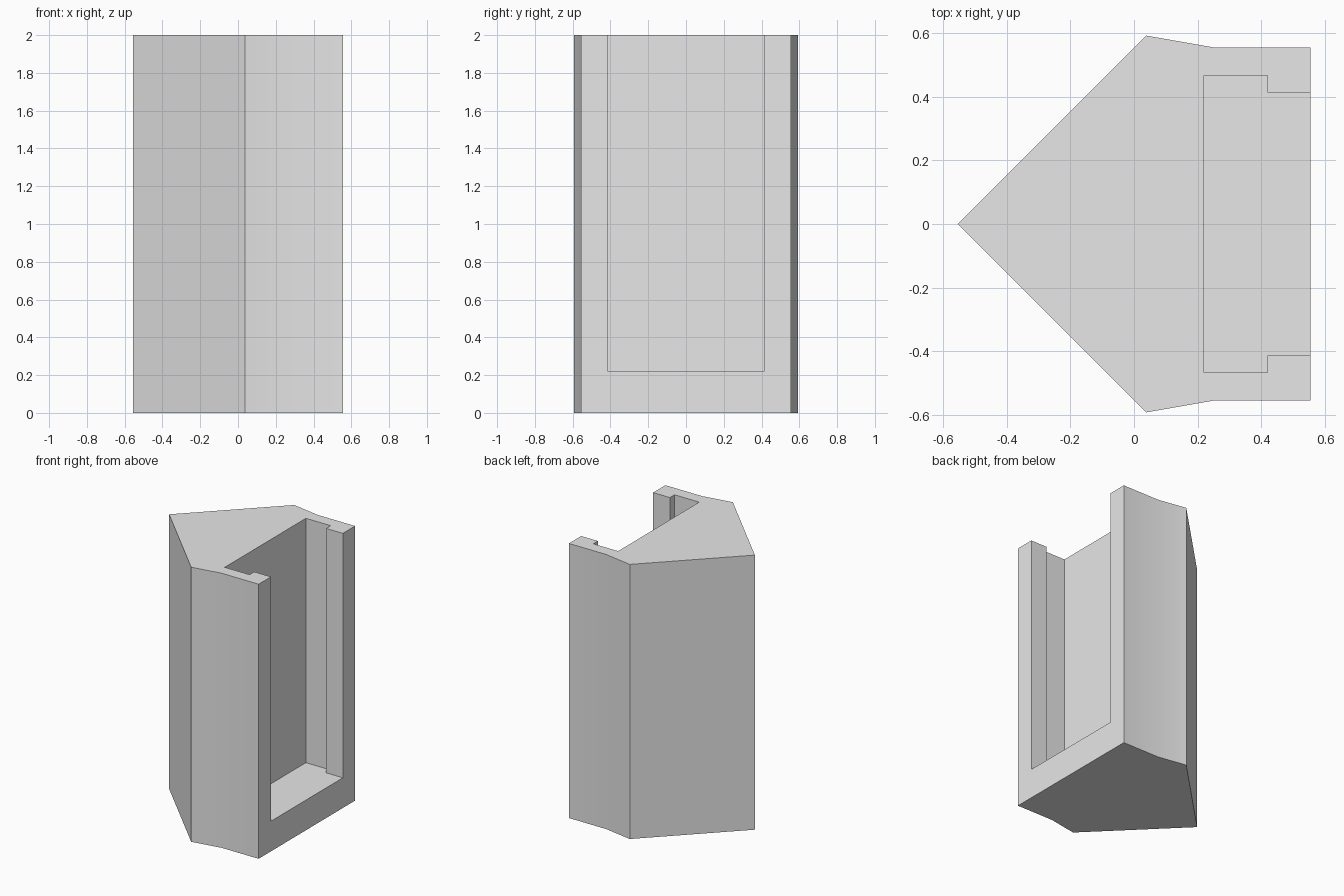
import bpy
import bmesh

if "Cube" in bpy.data.objects:
    bpy.data.objects.remove(bpy.data.objects["Cube"], do_unlink=True)

# One plain grey material
GREY = (0.8, 0.8, 0.8, 1.0)
grey = bpy.data.materials.new("light_grey")
grey.use_nodes = True
grey.diffuse_color = GREY
bsdf = next(n for n in grey.node_tree.nodes if n.type == "BSDF_PRINCIPLED")
bsdf.inputs["Base Color"].default_value = GREY


def mirrored(half):
    """Complete a profile given for y <= 0 by mirroring it across y = 0."""
    return half + [(x, -y) for x, y in reversed(half) if y != 0]


def prism(name, outline, bottom, top):
    """Extrude a closed outline in x and y upward."""
    bm = bmesh.new()
    base = bm.faces.new([bm.verts.new((x, y, bottom)) for x, y in outline])
    extruded = bmesh.ops.extrude_face_region(bm, geom=[base], use_keep_orig=True)
    for v in extruded["geom"]:
        if isinstance(v, bmesh.types.BMVert):
            v.co.z = top
    bmesh.ops.recalc_face_normals(bm, faces=bm.faces)
    mesh = bpy.data.meshes.new(name)
    bm.to_mesh(mesh)
    bm.free()
    mesh.materials.append(grey)
    obj = bpy.data.objects.new(name, mesh)
    bpy.context.collection.objects.link(obj)
    return obj


# Wedge-backed body
body = prism("holder_body", mirrored(
    [(-0.555, 0), (0.038, -0.593), (0.255, -0.555), (0.555, -0.555)]), 0, 2)

# T-shaped slot, open at the top and on the +x face, leaving retaining lips
slot = prism("slot_cutter", mirrored(
    [(0.22, -0.467), (0.42, -0.467), (0.42, -0.414), (0.7, -0.414)]), 0.22, 2.2)
slot.hide_render = True

cut = body.modifiers.new("slot", "BOOLEAN")
cut.operation = "DIFFERENCE"
cut.solver = "EXACT"
cut.object = slot
bpy.ops.object.select_all(action="DESELECT")
body.select_set(True)
bpy.context.view_layer.objects.active = body
bpy.ops.object.modifier_apply(modifier=cut.name)
bpy.data.objects.remove(slot, do_unlink=True)

# Soft bend along the flanks, crisp corners elsewhere
bpy.ops.object.shade_smooth_by_angle()
